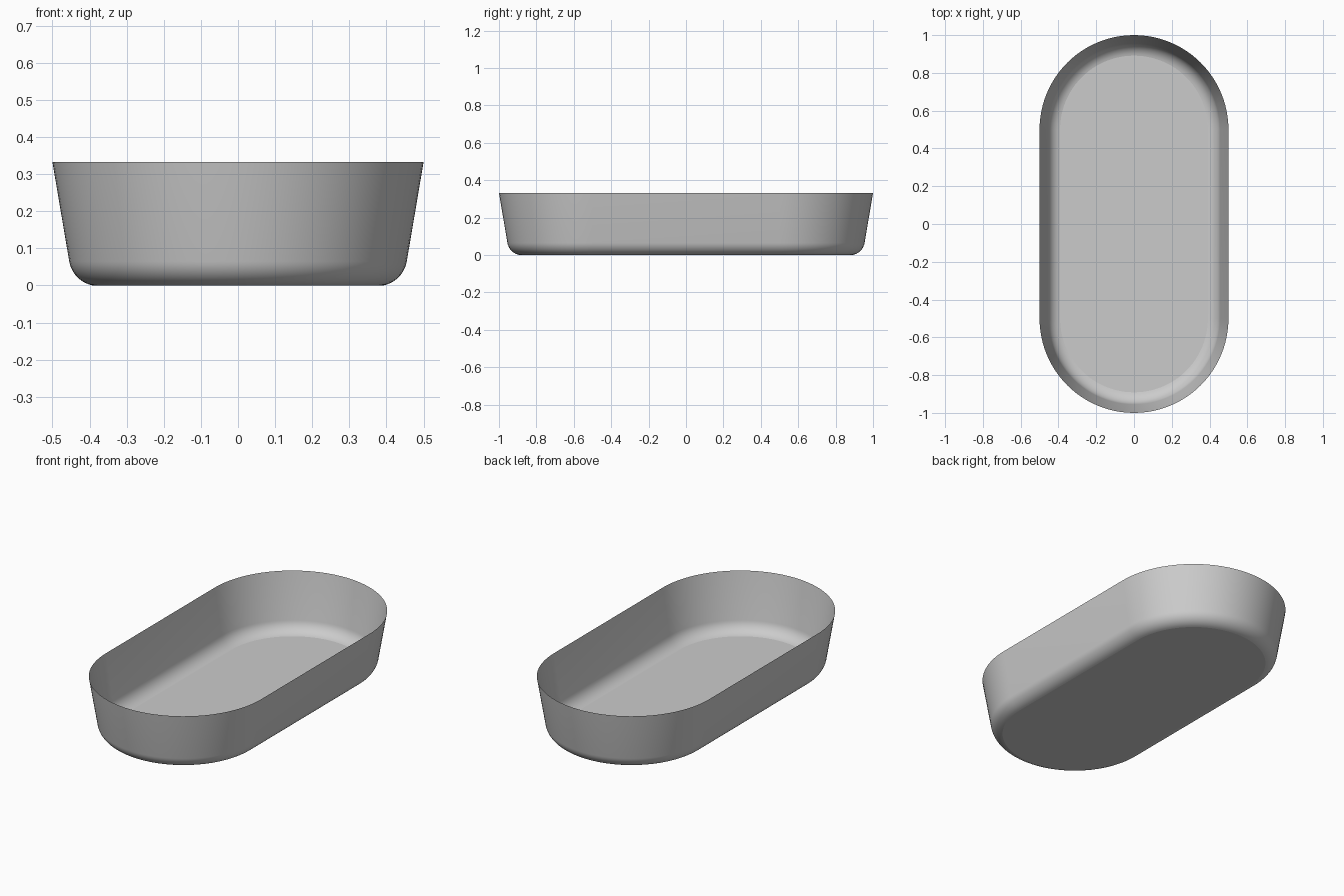
import bpy, bmesh
from math import sin, cos, pi, radians

if "Cube" in bpy.data.objects:
    bpy.data.objects.remove(bpy.data.objects["Cube"])

HALF_STRAIGHT = 0.5   # arc centres of the stadium outline
HEIGHT = 0.332
ARC_STEPS = 48        # segments per rounded end

# Wall profile from floor edge to rim: (outline radius, height)
R, CX, CZ = 0.08, 0.376, 0.0785
profile = []
for i in range(11):
    a = radians(-79 + 69 * i / 10)
    profile.append((CX + R * cos(a), max(0.0, CZ + R * sin(a))))
profile[0] = (profile[0][0], 0.0)
profile.append((0.5, HEIGHT))


def stadium(bm, r, z):
    """Ring of vertices: two half circles joined by straight sides."""
    ring = []
    for start, cy in ((0, HALF_STRAIGHT), (pi, -HALF_STRAIGHT)):
        for i in range(ARC_STEPS + 1):
            a = start + pi * i / ARC_STEPS
            ring.append(bm.verts.new((r * cos(a), cy + r * sin(a), z)))
    return ring


bm = bmesh.new()
rings = [stadium(bm, r, z) for r, z in profile]

# Floor
floor = bm.faces.new(list(reversed(rings[0])))

# Rounded lower edge and sloping wall
n = len(rings[0])
for low, high in zip(rings, rings[1:]):
    for i in range(n):
        j = (i + 1) % n
        bm.faces.new((low[i], low[j], high[j], high[i])).smooth = True
floor.smooth = False

mesh = bpy.data.meshes.new("tray")
bm.to_mesh(mesh)
bm.free()
tray = bpy.data.objects.new("tray", mesh)
bpy.context.collection.objects.link(tray)
